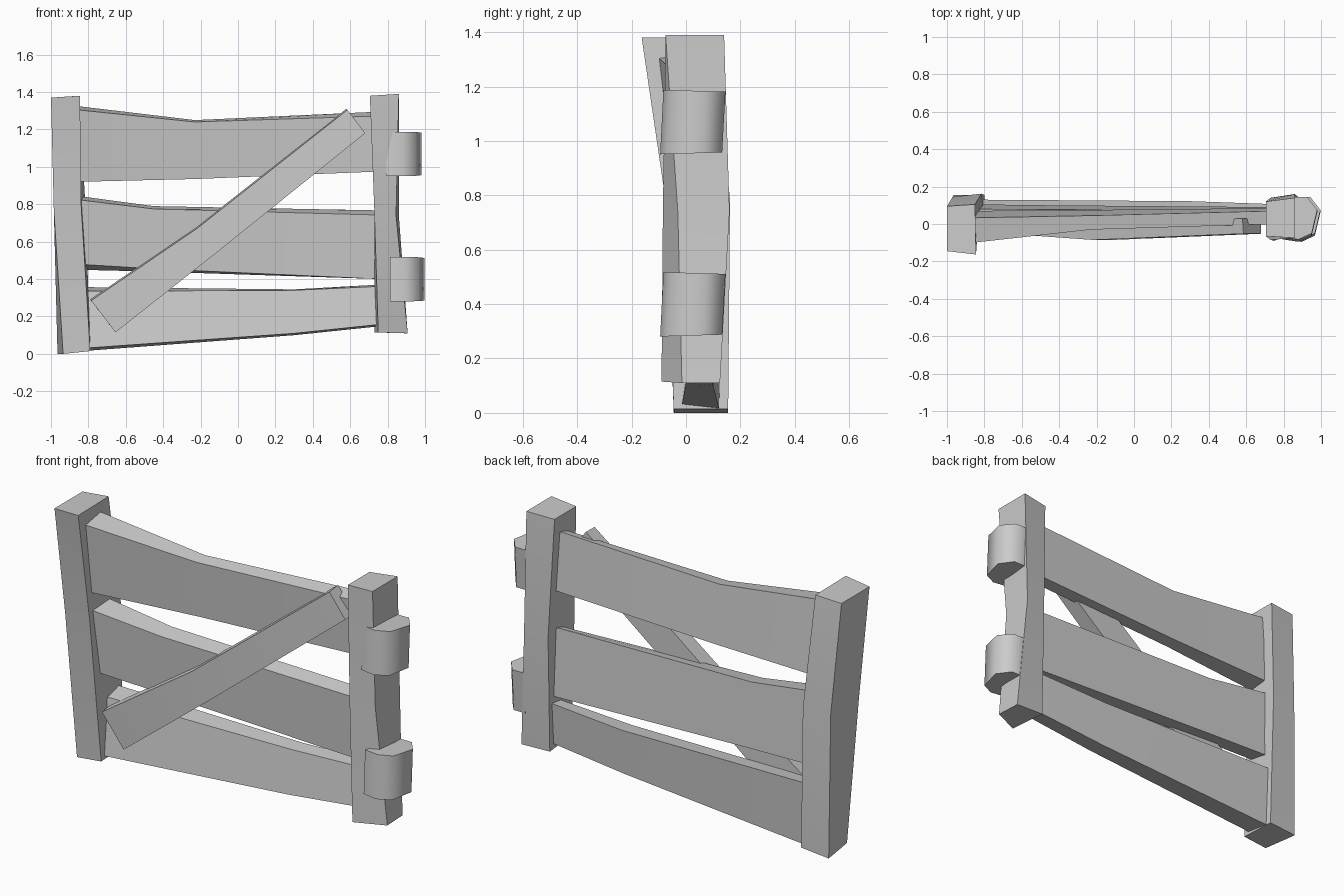
import bpy, bmesh


def loft(name, rings, angle=0.6):
    """Capped skin through a series of matching cross-sections."""
    bm = bmesh.new()
    loops = [[bm.verts.new(p) for p in ring] for ring in rings]
    n = len(loops[0])
    for a, b in zip(loops, loops[1:]):
        for i in range(n):
            j = (i + 1) % n
            bm.faces.new((a[i], a[j], b[j], b[i]))
    bm.faces.new(loops[0][::-1])
    bm.faces.new(loops[-1])
    bmesh.ops.recalc_face_normals(bm, faces=bm.faces)
    mesh = bpy.data.meshes.new(name)
    bm.to_mesh(mesh)
    bm.free()
    obj = bpy.data.objects.new(name, mesh)
    bpy.context.collection.objects.link(obj)
    bpy.ops.object.select_all(action='DESELECT')
    obj.select_set(True)
    bpy.context.view_layer.objects.active = obj
    bpy.ops.object.shade_smooth_by_angle(angle=angle)
    return obj


def post(name, sections):
    # section: z left, z right, then front-left, front-right, back-right, back-left (x, y)
    loft(name, [[(*fl, zl), (*fr, zr), (*br, zr), (*bl, zl)]
                for zl, zr, fl, fr, br, bl in sections])


def rail(name, sections):
    # section: x, then front-bottom, front-top, back-top, back-bottom (y, z)
    loft(name, [[(x, y, z) for y, z in corners] for x, *corners in sections])


# Leaning, slightly bent posts
post("latch_post", [
    (0.0, 0.015, (-0.935, -0.045), (-0.79, -0.045), (-0.80, 0.155), (-0.965, 0.155)),
    (0.78, 0.78, (-0.985, -0.075), (-0.838, -0.075), (-0.815, 0.162), (-0.97, 0.145)),
    (1.37, 1.38, (-1.0, -0.145), (-0.845, -0.163), (-0.85, 0.105), (-1.0, 0.095)),
])
post("hinge_post", [
    (0.115, 0.11, (0.75, -0.09), (0.907, -0.015), (0.90, 0.125), (0.73, 0.125)),
    (0.74, 0.74, (0.73, -0.085), (0.845, -0.03), (0.86, 0.16), (0.73, 0.14)),
    (1.38, 1.39, (0.705, -0.065), (0.86, -0.075), (0.86, 0.14), (0.705, 0.12)),
])

# Three warped, twisted rails
rail("top_rail", [
    (-0.86, (-0.055, 0.92), (-0.10, 1.305), (0.033, 1.325), (0.07, 0.92)),
    (-0.23, (-0.005, 0.935), (-0.03, 1.24), (0.045, 1.25), (0.075, 0.935)),
    (0.75, (0.01, 0.975), (0.0, 1.272), (0.07, 1.295), (0.085, 0.975)),
])
rail("middle_rail", [
    (-0.86, (-0.02, 0.48), (-0.05, 0.825), (0.08, 0.845), (0.105, 0.45)),
    (-0.45, (0.0, 0.455), (-0.02, 0.775), (0.078, 0.79), (0.10, 0.44)),
    (0.77, (0.02, 0.40), (0.0, 0.742), (0.07, 0.767), (0.09, 0.40)),
])
rail("bottom_rail", [
    (-0.83, (-0.015, 0.03), (0.025, 0.335), (0.13, 0.357), (0.122, 0.015)),
    (0.30, (0.0, 0.11), (0.035, 0.34), (0.122, 0.345), (0.10, 0.10)),
    (0.78, (0.005, 0.16), (0.03, 0.362), (0.105, 0.372), (0.09, 0.15)),
])

# Diagonal brace: upper edge, lower edge (x, z), front y, back y
loft("diagonal_brace", [[(u[0], f, u[1]), (l[0], f, l[1]), (l[0], b, l[1]),
                         (u[0] - 0.005, b, u[1] + 0.006)]
                        for u, l, f, b in [
    ((-0.785, 0.285), (-0.655, 0.115), -0.045, 0.03),
    ((-0.22, 0.67), (-0.11, 0.545), -0.085, 0.015),
    ((0.585, 1.305), (0.68, 1.18), -0.052, 0.03),
]])

# Two chunky rounded hinges
profile = [(0.87, 0.14), (0.94, 0.14), (0.995, 0.07),
           (0.965, -0.055), (0.895, -0.088), (0.81, -0.075)]
for name, z0, z1, shift in (("upper_hinge", 0.955, 1.185, -0.015),
                            ("lower_hinge", 0.285, 0.515, 0.002)):
    loft(name, [[(x + shift, y - 0.007, z0 + 0.03 * (y - 0.05)) for x, y in profile],
                [(x + shift, y + 0.005, z1 - 0.03 * y) for x, y in profile]], 1.25)
